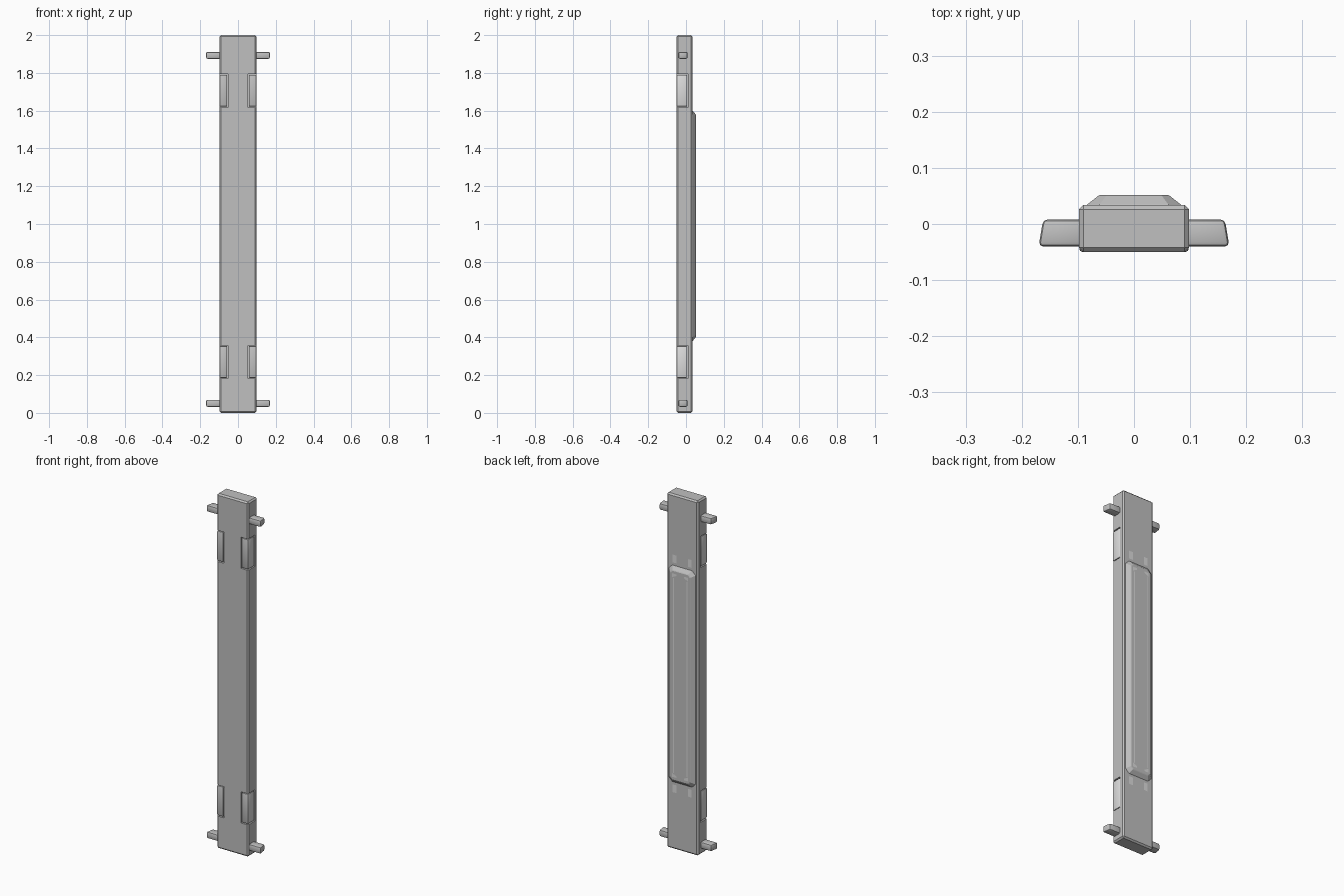
import bpy, bmesh

if "Cube" in bpy.data.objects:
    bpy.data.objects.remove(bpy.data.objects["Cube"])


def material(name, v):
    m = bpy.data.materials.new(name)
    m.diffuse_color = (v, v, v, 1)
    m.use_nodes = True
    m.node_tree.nodes["Principled BSDF"].inputs["Base Color"].default_value = m.diffuse_color
    return m


GREY = material("mid grey", 0.53)
LIGHT = material("light grey", 0.72)


def finish(name, bm, mat, bevel=0, segments=2):
    bmesh.ops.recalc_face_normals(bm, faces=bm.faces)
    if bevel:
        bmesh.ops.bevel(bm, geom=bm.edges[:], offset=bevel, segments=segments,
                        profile=0.5, affect='EDGES')
    me = bpy.data.meshes.new(name)
    bm.to_mesh(me)
    bm.free()
    me.materials.append(mat)
    ob = bpy.data.objects.new(name, me)
    bpy.context.collection.objects.link(ob)
    return ob


def box(name, x, y, z, mat, bevel=0, tip=0, segments=2):
    """Box from min/max pairs; tip pulls in the outer end at the rear."""
    bm = bmesh.new()
    bmesh.ops.create_cube(bm, size=1)
    outer = max(x, key=abs)
    for v in bm.verts:
        rear = v.co.y > 0
        v.co = [r[0] if c < 0 else r[1] for c, r in zip(v.co, (x, y, z))]
        if rear and abs(v.co.x - outer) < 1e-4:
            v.co.x -= tip if outer > 0 else -tip
    return finish(name, bm, mat, bevel, segments)


def side_range(s, a, b):
    return (a, b) if s > 0 else (-b, -a)


# main bar
bar = box("main_bar", (-0.098, 0.098), (-0.05, 0.034), (0, 2), GREY, 0.008, segments=1)

# corner pads sitting in notches of the bar, and side pegs
for s in (-1, 1):
    for zc in (0.27, 1.706):
        cut = box("notch_cutter", side_range(s, 0.053, 0.13), (-0.08, 0.010),
                  (zc - 0.088, zc + 0.088), GREY)
        cut.hide_render = True
        cut.hide_viewport = True
        mod = bar.modifiers.new("notch", 'BOOLEAN')
        mod.operation = 'DIFFERENCE'
        mod.solver = 'EXACT'
        mod.object = cut
        pad = box("corner_pad", side_range(s, 0.057, 0.0975), (-0.0495, 0.006),
                  (zc - 0.084, zc + 0.084), GREY, 0.005)
        # paler outer side
        pad.data.materials.append(LIGHT)
        for p in pad.data.polygons:
            p.material_index = int(p.normal.x * s > 0.9)
    for zc in (0.051, 1.893):
        box("side_peg", side_range(s, 0.08, 0.17), (-0.04, 0.008),
            (zc - 0.0185, zc + 0.0185), GREY, 0.008, tip=0.008)

# raised back plate: clipped-corner outline with sloping sides
bm = bmesh.new()
rings = []
for y, w, h, c in ((0.030, 0.087, 0.612, 0.022), (0.035, 0.083, 0.610, 0.022),
                   (0.050, 0.064, 0.592, 0.014), (0.052, 0.060, 0.588, 0.013)):
    pts = [(w, h - c), (w - c, h), (c - w, h), (-w, h - c),
           (-w, c - h), (c - w, -h), (w - c, -h), (w, c - h)]
    rings.append([bm.verts.new((px, y, 0.99 + pz)) for px, pz in pts])
for a, b in zip(rings, rings[1:]):
    for i in range(8):
        j = (i + 1) % 8
        bm.faces.new((a[i], a[j], b[j], b[i]))
bm.faces.new(rings[0])
bm.faces.new(rings[-1])
finish("back_plate", bm, GREY)


def mark(name, s, e, pts, y):
    """Flat pale mark on the back, mirrored by the signs s and e."""
    bm = bmesh.new()
    f = bm.faces.new([bm.verts.new((s * px, y, 0.99 + e * pz)) for px, pz in pts])
    f.normal_update()
    if f.normal.y < 0:
        f.normal_flip()
    me = bpy.data.meshes.new(name)
    bm.to_mesh(me)
    bm.free()
    me.materials.append(LIGHT)
    bpy.context.collection.objects.link(bpy.data.objects.new(name, me))


# pale marks on the back: long stripes, end ticks and small tabs
for s in (-1, 1):
    mark("plate_stripe", s, 1, [(0.039, -0.55), (0.045, -0.55), (0.045, 0.55), (0.039, 0.55)], 0.0526)
    for e in (-1, 1):
        mark("back_tab", s, e, [(0.036, 0.626), (0.060, 0.626), (0.060, 0.670), (0.036, 0.670)], 0.0346)
        mark("end_tick", s, e, [(0.050, 0.574), (0.024, 0.574), (0.024, 0.565), (0.050, 0.552)], 0.0526)

# smooth the rounded edges
for ob in bpy.data.objects:
    if ob.name.startswith(("side_peg", "corner_pad")):
        bpy.ops.object.select_all(action='DESELECT')
        ob.select_set(True)
        bpy.context.view_layer.objects.active = ob
        bpy.ops.object.shade_smooth_by_angle()
